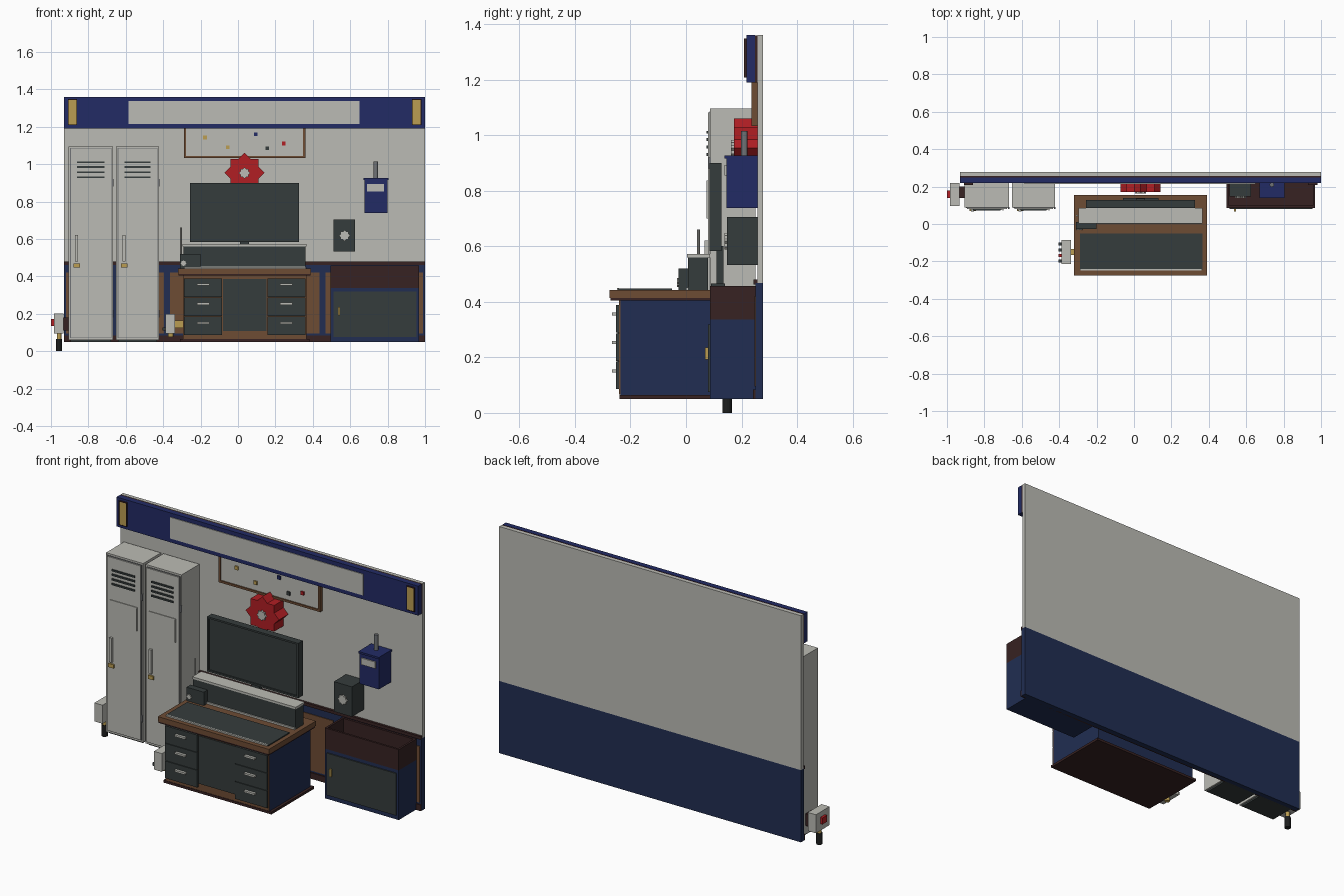
import bpy, bmesh, math
from mathutils import Matrix

cube = bpy.data.objects.get("Cube")
if cube:
    bpy.data.objects.remove(cube, do_unlink=True)


def material(name, rgb):
    m = bpy.data.materials.new(name)
    m.use_nodes = True
    m.diffuse_color = (*rgb, 1)
    bsdf = next(n for n in m.node_tree.nodes if n.type == 'BSDF_PRINCIPLED')
    bsdf.inputs["Base Color"].default_value = (*rgb, 1)
    return m


GREY = material("pale grey", (0.50, 0.50, 0.46))
NAVY = material("navy", (0.015, 0.027, 0.085))
BLUE = material("royal blue", (0.016, 0.024, 0.13))
BROWN = material("wood brown", (0.155, 0.072, 0.034))
DARK = material("dark wood", (0.038, 0.016, 0.016))
COAL = material("charcoal", (0.036, 0.045, 0.045))
GOLD = material("brass", (0.50, 0.34, 0.085))
RED = material("red", (0.44, 0.013, 0.017))
STEEL = material("steel", (0.16, 0.17, 0.18))
BLACK = material("black", (0.012, 0.013, 0.013))


def finish(name, bm, mat):
    bmesh.ops.recalc_face_normals(bm, faces=bm.faces)
    me = bpy.data.meshes.new(name)
    bm.to_mesh(me)
    bm.free()
    me.materials.append(mat)
    ob = bpy.data.objects.new(name, me)
    bpy.context.collection.objects.link(ob)
    return ob


def box(name, x, y, z, mat):
    """Box from (min, max) ranges on each axis."""
    bm = bmesh.new()
    size = [r[1] - r[0] for r in (x, y, z)]
    mid = [(r[1] + r[0]) / 2 for r in (x, y, z)]
    bmesh.ops.create_cube(bm, size=1, matrix=Matrix.Translation(mid) @ Matrix.Diagonal((*size, 1)))
    return finish(name, bm, mat)


def post(name, x, y, z, r, mat, sides=12):
    """Upright cylinder over the z range."""
    bm = bmesh.new()
    bmesh.ops.create_cone(bm, cap_ends=True, segments=sides, radius1=r, radius2=r, depth=z[1] - z[0],
                          matrix=Matrix.Translation((x, y, (z[0] + z[1]) / 2)))
    return finish(name, bm, mat)


def star(name, x, z, y, r, mat):
    """Eight-pointed star extruded along y."""
    bm = bmesh.new()
    ring = []
    for i in range(16):
        a, k = math.tau * i / 16, r if i % 2 == 0 else r * 0.765
        ring.append(bm.verts.new((x + k * math.sin(a), y[0], z + k * math.cos(a))))
    face = bm.faces.new(ring)
    ext = bmesh.ops.extrude_face_region(bm, geom=[face])
    verts = [v for v in ext["geom"] if isinstance(v, bmesh.types.BMVert)]
    bmesh.ops.translate(bm, verts=verts, vec=(0, y[1] - y[0], 0))
    return finish(name, bm, mat)


def frame(name, x, y, z, w, mat):
    """Four bars around an upright rectangle."""
    box(name + "_left", (x[0], x[0] + w), y, z, mat)
    box(name + "_right", (x[1] - w, x[1]), y, z, mat)
    box(name + "_top", (x[0] + w, x[1] - w), y, (z[1] - w, z[1]), mat)
    box(name + "_bottom", (x[0] + w, x[1] - w), y, (z[0], z[0] + w), mat)


WX = (-0.93, 1.0)

# Wall with panelled lower half
box("wall_upper", WX, (0.257, 0.278), (0.467, 1.36), GREY)
box("wall_lower", WX, (0.25, 0.278), (0.05, 0.467), NAVY)
box("chair_rail", WX, (0.243, 0.257), (0.462, 0.48), DARK)
box("baseboard", WX, (0.242, 0.25), (0.05, 0.085), DARK)
stiles = [0.035 + 0.277 * (i - 3.5) for i in range(8)]
for a, b in zip(stiles, stiles[1:]):
    box("wall_panel", (max(a + 0.016, -0.93), b - 0.016), (0.246, 0.251), (0.095, 0.42), BROWN)

# Header sign
box("header", WX, (0.218, 0.248), (1.19, 1.36), BLUE)
box("header_backing", WX, (0.248, 0.257), (1.19, 1.359), DARK)
box("header_sign", (-0.585, 0.65), (0.214, 0.219), (1.214, 1.337), GREY)
for x in (-0.885, 0.955):
    frame("header_plate_rim", (x - 0.025, x + 0.025), (0.209, 0.219), (1.208, 1.347), 0.004, DARK)
    box("header_plate", (x - 0.021, x + 0.021), (0.21, 0.219), (1.212, 1.343), GOLD)

# Notice board with pins
box("notice_board", (-0.28, 0.35), (0.243, 0.257), (1.035, 1.2), GREY)
frame("notice_frame", (-0.29, 0.36), (0.236, 0.257), (1.032, 1.21), 0.012, BROWN)
for x, z, m in ((-0.176, 1.143, GOLD), (-0.055, 1.09, GOLD), (0.095, 1.16, BLUE),
                (0.156, 1.085, COAL), (0.245, 1.11, RED)):
    box("pin", (x - 0.01, x + 0.01), (0.235, 0.244), (z - 0.01, z + 0.01), m)

# Red star emblem
star("emblem", 0.035, 0.953, (0.172, 0.258), 0.107, RED)
star("emblem_hub", 0.035, 0.953, (0.162, 0.173), 0.03, GREY)

# Lockers
for x0, x1 in ((-0.905, -0.668), (-0.652, -0.422)):
    box("locker", (x0, x1), (0.087, 0.25), (0.06, 1.095), GREY)
    box("locker_foot", (x0 + 0.01, x1 - 0.01), (0.1, 0.25), (0.05, 0.06), COAL)
    frame("locker_gap", (x0 + 0.008, x1 - 0.008), (0.085, 0.088), (0.07, 1.085), 0.004, STEEL)
    box("locker_door", (x0 + 0.012, x1 - 0.012), (0.079, 0.088), (0.074, 1.081), GREY)
    for z in (0.93, 0.957, 0.984, 1.01):
        box("locker_vent", (x0 + 0.045, x1 - 0.045), (0.073, 0.08), (z - 0.005, z + 0.005), COAL)
    box("locker_handle", (x0 + 0.034, x0 + 0.05), (0.066, 0.08), (0.48, 0.62), GREY)
    box("locker_latch", (x0 + 0.026, x0 + 0.06), (0.07, 0.08), (0.447, 0.468), GOLD)
    box("locker_trim", (x0 + 0.03, x1 - 0.03), (0.075, 0.08), (0.83, 0.836), GREY)
    box("locker_trim_side", (x1 - 0.036, x1 - 0.03), (0.073, 0.08), (0.7, 0.836), GREY)
    for z in (0.2, 0.9):
        box("locker_hinge", (x1 - 0.006, x1 + 0.002), (0.08, 0.09), (z - 0.02, z + 0.02), STEEL)

# Desk body and top
CX = 0.036
box("desk_base", (-0.31, 0.382), (-0.24, 0.15), (0.05, 0.064), DARK)
box("desk_body", (-0.295, 0.367), (-0.236, 0.14), (0.064, 0.405), NAVY)
box("desk_front", (-0.294, 0.366), (-0.241, -0.235), (0.066, 0.405), BROWN)
box("desk_trim", (-0.317, 0.387), (-0.272, 0.152), (0.405, 0.414), DARK)
box("desk_top", (-0.32, 0.39), (-0.275, 0.155), (0.414, 0.442), BROWN)
box("desk_mat", (-0.29, 0.365), (-0.245, -0.05), (0.441, 0.448), COAL)
box("desk_mat_edge", (-0.285, 0.36), (-0.249, -0.241), (0.441, 0.45), GREY)

# Drawers and knee panel
box("knee_panel", (CX - 0.117, CX + 0.117), (-0.247, -0.24), (0.108, 0.385), COAL)
for s in (-1, 1):
    xa, xb = sorted((CX + s * 0.121, CX + s * 0.326))
    xc = CX + s * 0.222
    for z in (0.135, 0.237, 0.339):
        box("drawer", (xa, xb), (-0.252, -0.24), (z - 0.0495, z + 0.0495), COAL)
        box("drawer_handle", (xc - 0.034, xc + 0.034), (-0.267, -0.25), (z + 0.011, z + 0.022), GREY)

# Console shelf, radio and aerial on the desk
box("console", (-0.292, 0.362), (0.008, 0.08), (0.442, 0.56), COAL)
box("console_lid", (-0.296, 0.366), (0.004, 0.086), (0.56, 0.572), GREY)
box("console_strip", (-0.292, 0.362), (0.0, 0.009), (0.442, 0.452), GREY)
box("radio", (-0.31, -0.2), (-0.027, 0.01), (0.442, 0.52), COAL)
star("radio_dial", -0.292, 0.47, (-0.033, -0.026), 0.016, GREY)
post("aerial", -0.305, 0.045, (0.442, 0.66), 0.005, GREY, 8)

# Monitor
box("monitor", (-0.257, 0.326), (0.092, 0.127), (0.583, 0.9), COAL)
frame("monitor_bezel", (-0.257, 0.326), (0.085, 0.093), (0.583, 0.9), 0.01, COAL)
box("monitor_neck", (0.01, 0.06), (0.11, 0.135), (0.45, 0.6), COAL)
box("monitor_foot", (-0.06, 0.13), (0.09, 0.14), (0.442, 0.465), COAL)

# Side cabinet with open tray
KX = (0.495, 0.968)
box("cabinet", KX, (0.086, 0.25), (0.05, 0.337), NAVY)
box("cabinet_door", (0.51, 0.955), (0.079, 0.087), (0.075, 0.318), COAL)
box("cabinet_handle", (0.534, 0.546), (0.068, 0.08), (0.192, 0.235), GOLD)
box("tray_floor", KX, (0.086, 0.25), (0.337, 0.352), DARK)
for y in ((0.086, 0.098), (0.238, 0.25)):
    box("tray_wall", KX, y, (0.352, 0.457), DARK)
for x in (KX[0], KX[1] - 0.012):
    box("tray_end", (x, x + 0.012), (0.098, 0.238), (0.352, 0.457), DARK)

# Blue wall box with pipe
box("wall_box", (0.676, 0.8), (0.145, 0.258), (0.738, 0.915), BLUE)
box("wall_box_lid", (0.672, 0.804), (0.139, 0.258), (0.915, 0.926), BLUE)
box("wall_box_label", (0.69, 0.78), (0.138, 0.146), (0.855, 0.893), GREY)
post("wall_box_pipe", 0.737, 0.21, (0.92, 1.015), 0.012, STEEL)

# Dark meter box
box("meter_box", (0.51, 0.626), (0.147, 0.258), (0.532, 0.705), COAL)
star("meter_dial", 0.57, 0.618, (0.138, 0.148), 0.03, GREY)

# Switch box on the left end of the wall, with hanging plug
box("switch_box", (-0.985, -0.933), (0.095, 0.22), (0.095, 0.202), GREY)
box("switch_bracket", (-0.94, -0.9), (0.14, 0.2), (0.11, 0.18), DARK)
box("switch_button", (-1.0, -0.984), (0.138, 0.18), (0.135, 0.172), RED)
post("switch_collar", -0.957, 0.148, (0.06, 0.096), 0.012, GOLD)
post("switch_plug", -0.957, 0.148, (0.0, 0.065), 0.017, BLACK)

# Control box on the desk side
box("control_box", (-0.387, -0.337), (-0.215, -0.085), (0.095, 0.2), GREY)
box("control_bracket", (-0.34, -0.29), (-0.165, -0.135), (0.125, 0.165), GOLD)
for y, m in ((-0.108, COAL), (-0.138, COAL), (-0.168, RED), (-0.198, COAL)):
    box("control_button", (-0.403, -0.386), (y - 0.008, y + 0.008), (0.11, 0.127), m)
post("control_collar", -0.36, -0.15, (0.075, 0.096), 0.014, GOLD)
